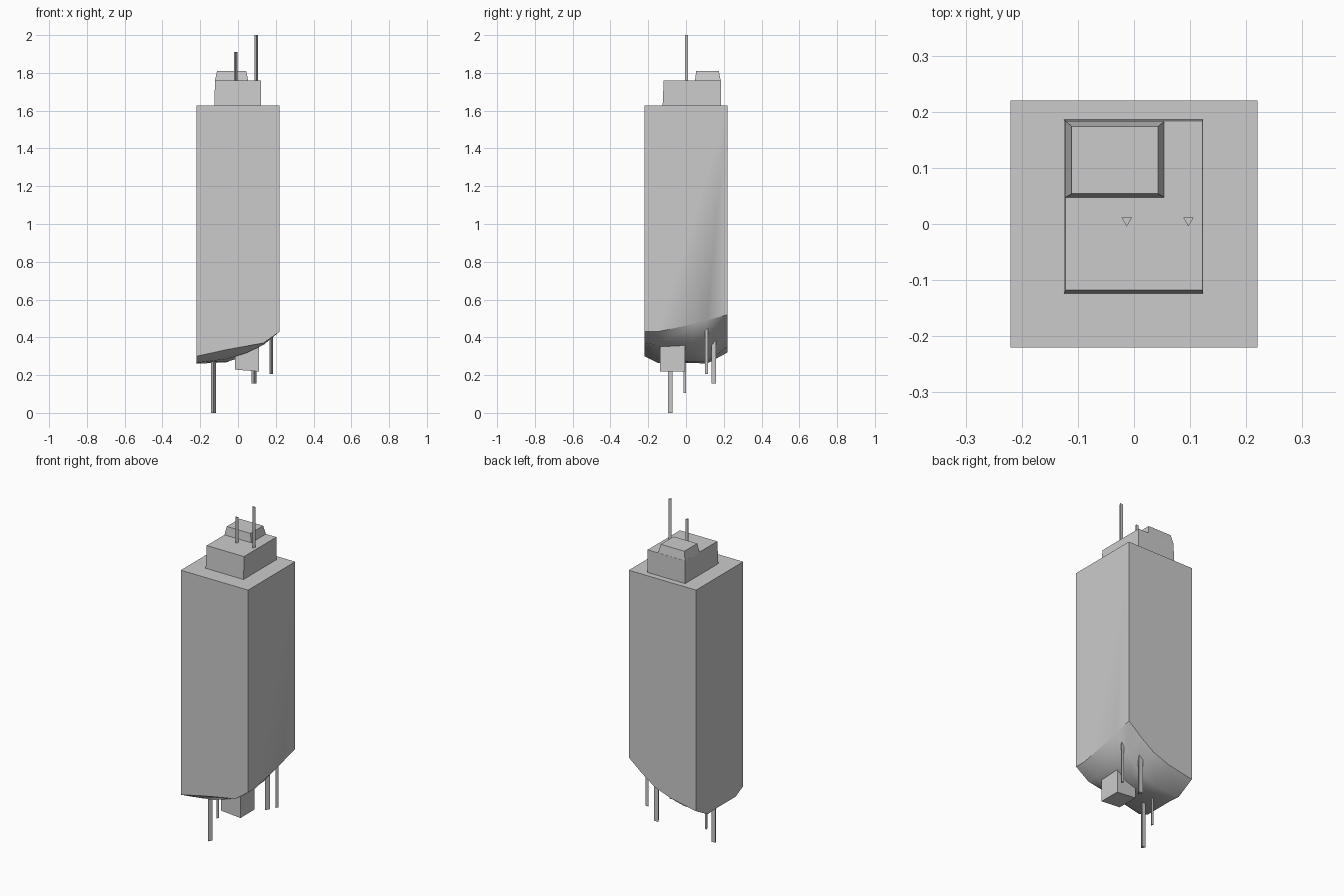
import bpy, bmesh, math

if "Cube" in bpy.data.objects:
    bpy.data.objects.remove(bpy.data.objects["Cube"])


def finish(name, bm):
    bmesh.ops.recalc_face_normals(bm, faces=bm.faces[:])
    mesh = bpy.data.meshes.new(name)
    bm.to_mesh(mesh)
    bm.free()
    obj = bpy.data.objects.new(name, mesh)
    bpy.context.collection.objects.link(obj)
    return obj


def loft(name, low, high):
    """Closed solid between two loops of points with equal counts."""
    bm = bmesh.new()
    a = [bm.verts.new(p) for p in low]
    b = [bm.verts.new(p) for p in high]
    bm.faces.new(a)
    bm.faces.new(b)
    for i in range(len(a)):
        j = (i + 1) % len(a)
        bm.faces.new((a[i], a[j], b[j], b[i]))
    return finish(name, bm)


def rect(x0, x1, y0, y1, z):
    return [(x0, y0, z), (x1, y0, z), (x1, y1, z), (x0, y1, z)]


def rod(name, x, y, z0, z1, r):
    """Three-sided rod pointing to the front."""
    ang = [math.radians(-90 + 120 * k) for k in range(3)]
    ring = [(x + r * math.cos(t), y + r * math.sin(t)) for t in ang]
    return loft(name, [(*p, z0) for p in ring], [(*p, z1) for p in ring])


# Main tower: square shaft with an uneven, rounded underside
XS = (-.22, -.06, .05, .135, .22)
YS = (-.22, -.15, .04, .11, .22)
HEIGHTS = ((.30, .335, .355, .37, .43),
           (.265, .285, .32, .36, .43),
           (.265, .27, .305, .37, .47),
           (.26, .268, .315, .39, .49),
           (.32, .35, .39, .45, .52))
bm = bmesh.new()
g = [[bm.verts.new((x, y, h)) for x, h in zip(XS, row)]
     for y, row in zip(YS, HEIGHTS)]
for j in range(4):
    for i in range(4):
        bm.faces.new((g[j][i], g[j][i + 1], g[j + 1][i + 1], g[j + 1][i]))
top = [bm.verts.new(p) for p in rect(-.22, .22, -.22, .22, 1.627)]
edges = (g[0], [r[4] for r in g], g[4][::-1], [r[0] for r in g][::-1])
for k, edge in enumerate(edges):
    bm.faces.new(edge + [top[(k + 1) % 4], top[k]])
bm.faces.new(top)
tower = finish("tower_body", bm)
bpy.context.view_layer.objects.active = tower
tower.select_set(True)
bpy.ops.object.shade_smooth_by_angle(angle=math.radians(42))

# Stepped roof blocks
loft("roof_block", rect(-.125, .123, -.124, .186, 1.62),
     rect(-.122, .122, -.118, .184, 1.76))
loft("roof_cap", rect(-.123, .055, .047, .184, 1.755),
     rect(-.111, .043, .054, .174, 1.81))

# Box hanging under the tower
loft("hanging_box", [(-.015, -.137, .229), (.112, -.137, .219),
                     (.112, -.006, .219), (-.015, -.006, .229)],
     rect(-.015, .112, -.137, -.006, .38))

# Roof antennas and lower rods
rods = (("antenna_short", -.013, .006, 1.75, 1.91, .0105),
        ("antenna_tall", .097, .006, 1.75, 2.0, .0105),
        ("lower_rod_long", -.13, -.08, 0, .35, .0145),
        ("lower_rod_thin", -.13, -.005, .105, .35, .008),
        ("lower_rod_wide", .084, .15, .155, .42, .0155),
        ("lower_rod_side", .175, .11, .205, .48, .0105))
for args in rods:
    rod(*args)
